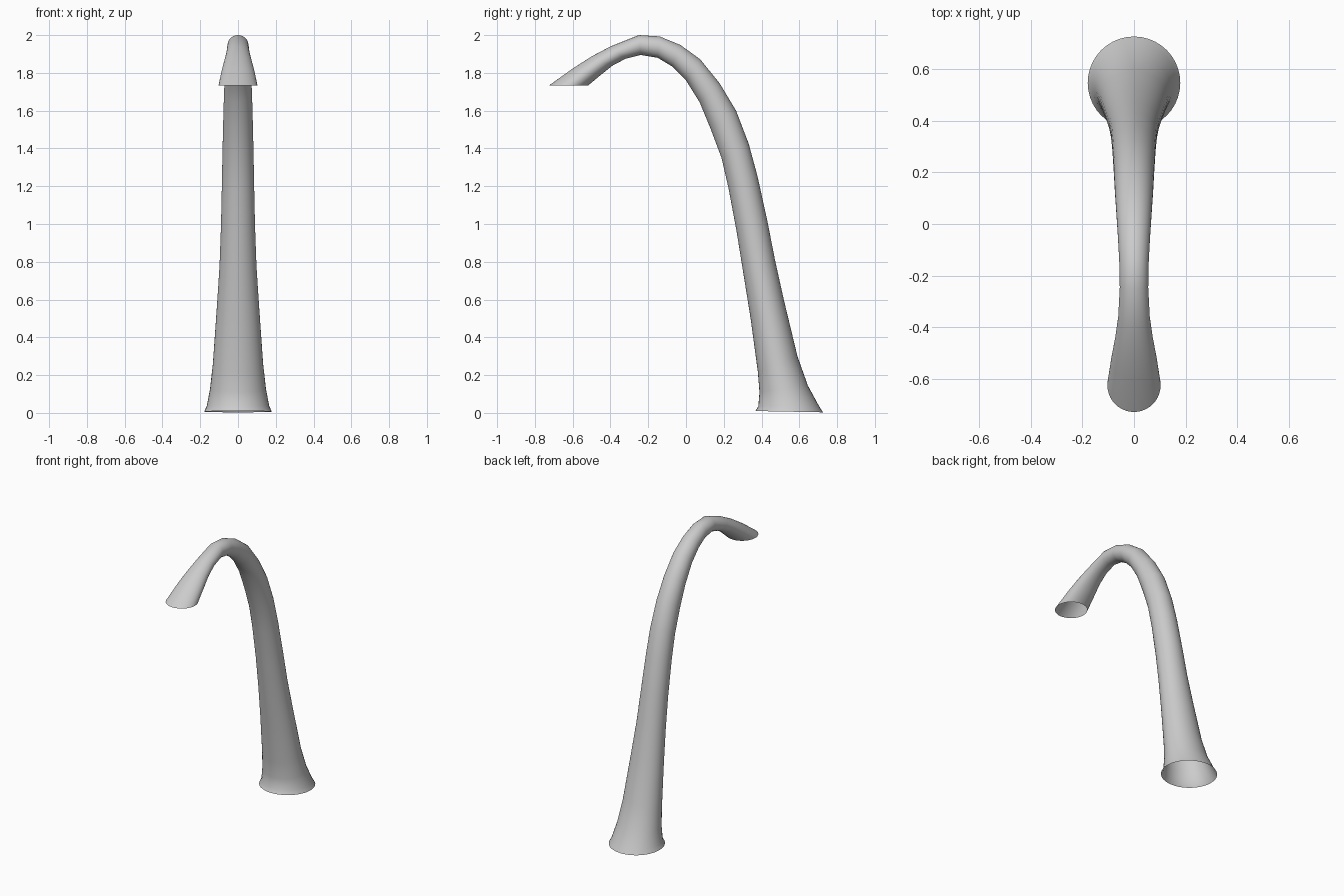
import bpy, bmesh, math
from mathutils import Vector

SIDES = 40

# Section stations: inner edge (y, z), outer edge (y, z), half width in x
SECTIONS = [
    (0.367, 0.010, 0.725, 0.003, 0.179),
    (0.383, 0.035, 0.702, 0.040, 0.165),
    (0.389, 0.110, 0.645, 0.145, 0.148),
    (0.380, 0.220, 0.590, 0.300, 0.133),
    (0.342, 0.500, 0.520, 0.590, 0.113),
    (0.305, 0.730, 0.470, 0.815, 0.098),
    (0.268, 0.960, 0.430, 1.020, 0.090),
    (0.225, 1.190, 0.378, 1.255, 0.085),
    (0.188, 1.350, 0.332, 1.425, 0.082),
    (0.130, 1.505, 0.265, 1.600, 0.078),
    (0.072, 1.645, 0.178, 1.745, 0.074),
    (0.000, 1.760, 0.075, 1.872, 0.068),
    (-0.075, 1.835, -0.030, 1.948, 0.062),
    (-0.150, 1.880, -0.140, 1.993, 0.057),
    (-0.240, 1.895, -0.250, 2.000, 0.055),
    (-0.320, 1.875, -0.400, 1.940, 0.061),
    (-0.390, 1.838, -0.500, 1.887, 0.073),
    (-0.450, 1.790, -0.600, 1.823, 0.088),
    (-0.520, 1.732, -0.727, 1.732, 0.103),
]

# Curved open-ended spout: elliptical rings bridged along its length
bm = bmesh.new()
rings = []
for yi, zi, yo, zo, half_width in SECTIONS:
    inner, outer = Vector((0, yi, zi)), Vector((0, yo, zo))
    centre, depth = (inner + outer) / 2, (outer - inner) / 2
    ring = []
    for i in range(SIDES):
        a = math.tau * i / SIDES
        side = Vector((half_width * math.cos(a), 0, 0))
        ring.append(bm.verts.new(centre + side + depth * math.sin(a)))
    rings.append(ring)

for lower, upper in zip(rings, rings[1:]):
    for i in range(SIDES):
        j = (i + 1) % SIDES
        bm.faces.new((lower[i], lower[j], upper[j], upper[i]))

mesh = bpy.data.meshes.new("curved_spout")
bm.to_mesh(mesh)
bm.free()
spout = bpy.data.objects.new("curved_spout", mesh)
bpy.context.collection.objects.link(spout)

# Smooth shading
for face in mesh.polygons:
    face.use_smooth = True
